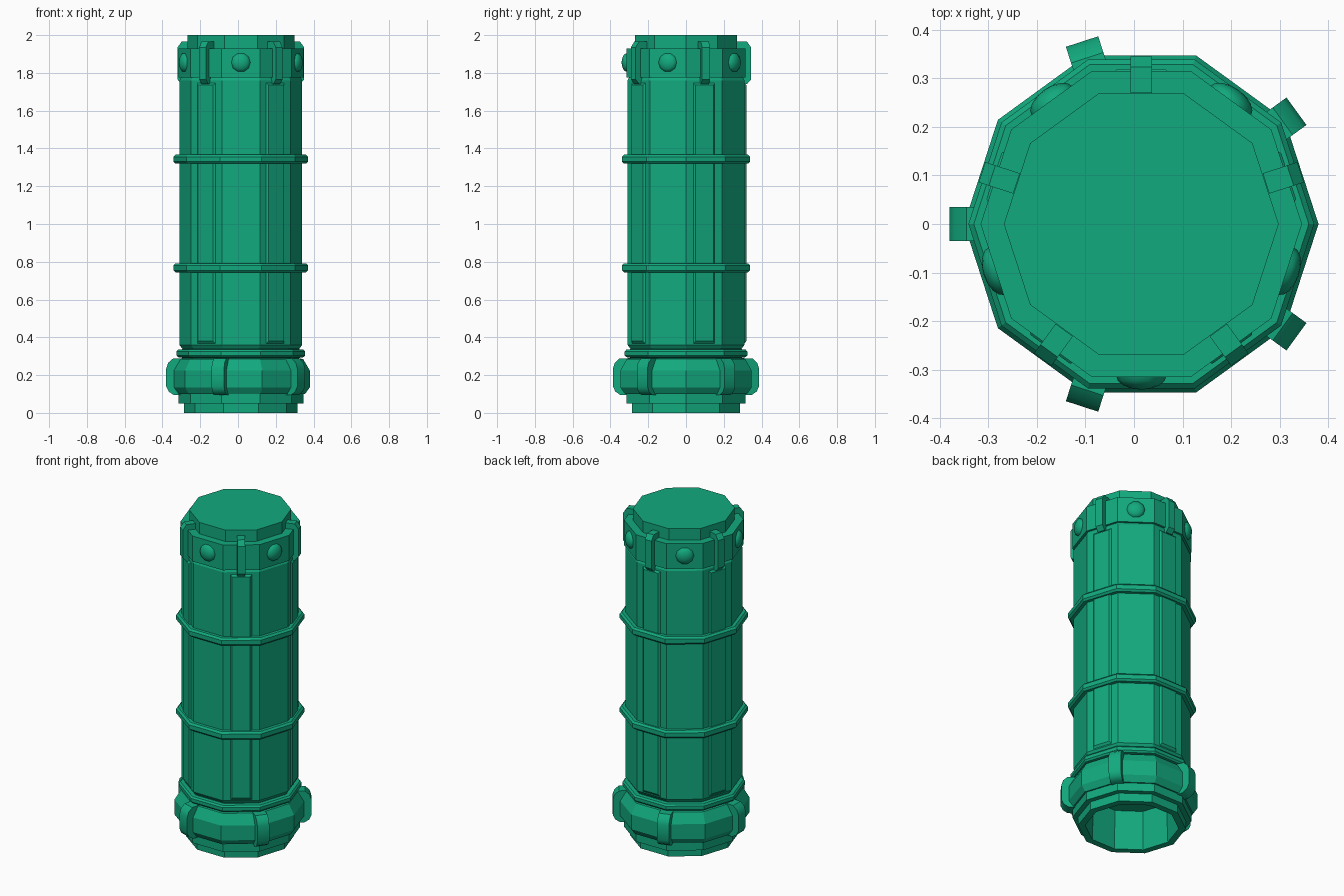
import bpy, bmesh
from math import cos, sin, radians
from mathutils import Matrix, Vector

if "Cube" in bpy.data.objects:
    bpy.data.objects.remove(bpy.data.objects["Cube"], do_unlink=True)

SIDES = 10
CENTRE = Vector((0.015, 0, 0))   # barrel axis, offset by the uneven clips

green = bpy.data.materials.new("jade green")
green.use_nodes = True
colour = (0.006, 0.40, 0.21, 1)
green.diffuse_color = colour
green.node_tree.nodes["Principled BSDF"].inputs["Base Color"].default_value = colour


def finish(name, bm, angle=0, smooth=False):
    """Turn a bmesh into an object, rotated about the barrel axis."""
    bmesh.ops.recalc_face_normals(bm, faces=bm.faces)
    bm.transform(Matrix.Translation(CENTRE) @ Matrix.Rotation(radians(angle), 4, "Z"))
    mesh = bpy.data.meshes.new(name)
    bm.to_mesh(mesh)
    bm.free()
    mesh.materials.append(green)
    obj = bpy.data.objects.new(name, mesh)
    bpy.context.collection.objects.link(obj)
    if smooth:
        mesh.polygons.foreach_set("use_smooth", [True] * len(mesh.polygons))
        mesh.set_sharp_from_angle(angle=radians(35))
    return obj


def lathe(name, profile, closed=False):
    """Ten-sided solid from (radius, z) points; open profiles get end caps."""
    bm = bmesh.new()
    rings = []
    for r, z in profile:
        turns = [radians(360 / SIDES * i) for i in range(SIDES)]
        rings.append([bm.verts.new((r * cos(a), r * sin(a), z)) for a in turns])
    pairs = list(zip(rings, rings[1:]))
    if closed:
        pairs.append((rings[-1], rings[0]))
    else:
        bm.faces.new(rings[0])
        bm.faces.new(rings[-1])
    for low, high in pairs:
        for i in range(SIDES):
            j = (i + 1) % SIDES
            bm.faces.new((low[i], low[j], high[j], high[i]))
    return finish(name, bm)


def clip(name, profile, width, angle):
    """Extrude an (radius, z) outline sideways into a clip."""
    bm = bmesh.new()
    a, b = ([bm.verts.new((r, s * width / 2, z)) for r, z in profile] for s in (-1, 1))
    bm.faces.new(a)
    bm.faces.new(b)
    for i in range(len(a)):
        j = (i + 1) % len(a)
        bm.faces.new((a[i], a[j], b[j], b[i]))
    return finish(name, bm, angle, smooth=True)


def panel(name, angle):
    """Raised panel with sloping edges on one flat of the tube."""
    bm = bmesh.new()
    rings = []
    for r, half, low, high in ((0.300, 0.067, 0.355, 1.755), (0.319, 0.05, 0.38, 1.735)):
        corners = ((-half, low), (half, low), (half, high), (-half, high))
        rings.append([bm.verts.new((r, y, z)) for y, z in corners])
    bm.faces.new(rings[0])
    bm.faces.new(rings[1])
    for i in range(4):
        j = (i + 1) % 4
        bm.faces.new((rings[0][i], rings[0][j], rings[1][j], rings[1][i]))
    return finish(name, bm, angle)


def rivet(name, angle):
    """Low dome on the collar."""
    bm = bmesh.new()
    bmesh.ops.create_uvsphere(bm, u_segments=10, v_segments=8, radius=0.052)
    bm.transform(Matrix.Translation((0.312, 0, 1.855))
                 @ Matrix.Diagonal((0.56, 1, 1, 1))
                 @ Matrix.Rotation(radians(90), 4, "Y"))
    return finish(name, bm, angle, smooth=True)


# Main tube, collar and cap
lathe("tube", [(0.31, 0.30), (0.31, 0.34), (0.325, 0.36), (0.325, 1.76), (0.315, 1.78)])
lathe("collar", [(0.331, 1.775), (0.331, 1.93)])
lathe("cap", [(0.283, 1.90), (0.283, 2.0)])

# Bands round the tube
for label, z in (("lower", 0.768), ("upper", 1.343)):
    lathe(label + "_band", [(0.31, z - 0.024), (0.345, z - 0.024), (0.356, z - 0.013),
                            (0.356, z + 0.013), (0.345, z + 0.024), (0.31, z + 0.024)])
lathe("neck_ring", [(0.30, 0.29), (0.332, 0.295), (0.341, 0.305),
                    (0.341, 0.325), (0.332, 0.335), (0.30, 0.338)])

# Hollow foot with a swollen ring
lathe("foot", [(0.25, 0.25), (0.26, 0), (0.30, 0), (0.30, 0.05), (0.331, 0.05),
               (0.331, 0.10), (0.34, 0.10), (0.365, 0.135), (0.365, 0.225),
               (0.33, 0.285), (0.28, 0.295)], closed=True)
lathe("foot_floor", [(0.27, 0.24), (0.27, 0.30)])

# Repeated details, five of each
foot_clip = [(0.30, 0.095), (0.355, 0.095), (0.382, 0.113), (0.395, 0.14), (0.395, 0.235),
             (0.385, 0.265), (0.36, 0.287), (0.30, 0.29)]
collar_clip = [(0.27, 1.74), (0.322, 1.74), (0.345, 1.765), (0.345, 1.935),
               (0.323, 1.965), (0.27, 1.965)]
for i in range(5):
    turn = 72 * i
    clip(f"foot_clip_{i + 1}", foot_clip, 0.07, 36 + turn)
    clip(f"collar_clip_{i + 1}", collar_clip, 0.044, 18 + turn)
    panel(f"panel_{i + 1}", 18 + turn)
    rivet(f"rivet_{i + 1}", 54 + turn)
